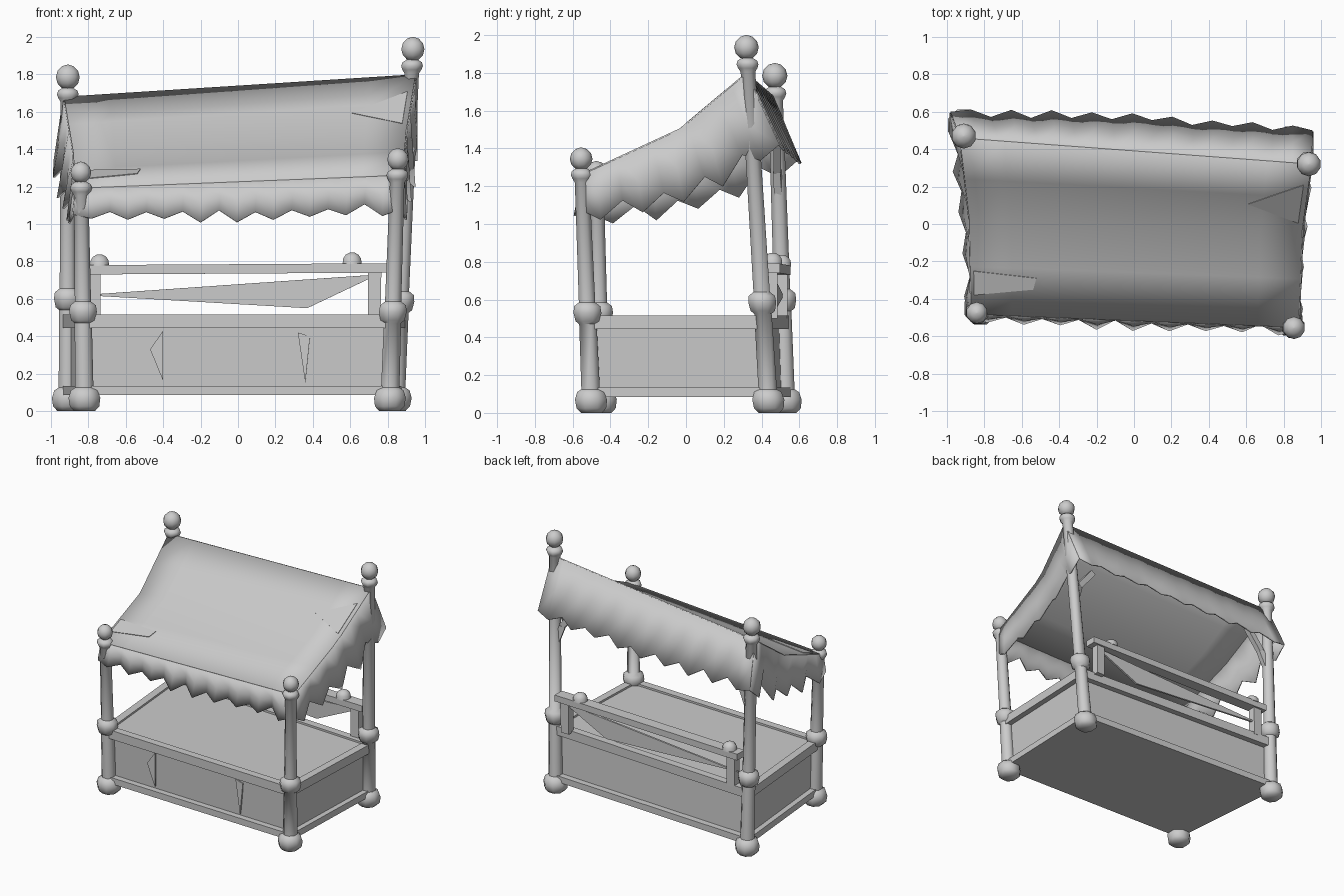
import bpy, math, random
from mathutils import Vector as V

if "Cube" in bpy.data.objects:
    bpy.data.objects.remove(bpy.data.objects["Cube"])
random.seed(4)


def make(name, verts, faces, smooth=None, thick=0):
    me = bpy.data.meshes.new(name)
    me.from_pydata([tuple(v) for v in verts], [], faces)
    me.update()
    ob = bpy.data.objects.new(name, me)
    bpy.context.collection.objects.link(ob)
    if thick:
        m = ob.modifiers.new("thickness", 'SOLIDIFY')
        m.thickness, m.offset = thick, 0
    if smooth:
        bpy.ops.object.select_all(action='DESELECT')
        ob.select_set(True)
        bpy.context.view_layer.objects.active = ob
        bpy.ops.object.shade_smooth_by_angle(angle=math.radians(smooth))
    return ob


def lathe(name, rings, n=8):
    """rings: list of (centre, radius)"""
    vs, fs = [], []
    for c, r in rings:
        for i in range(n):
            a = 2 * math.pi * (i + .5) / n
            vs.append(c + V((r * math.cos(a), r * math.sin(a), 0)))
    for k in range(len(rings) - 1):
        for i in range(n):
            j = (i + 1) % n
            fs.append((k*n + i, k*n + j, k*n + n + j, k*n + n + i))
    fs += [tuple(range(n))[::-1], tuple(range(len(vs) - n, len(vs)))]
    return make(name, vs, fs, 50)


def beam(name, a, b, w, h):
    a, b = V(a), V(b)
    d = (b - a).normalized()
    s = d.cross(V((0, 0, 1))).normalized()
    u = s.cross(d)
    vs = [p + s*i*w/2 + u*j*h/2 for p in (a, b) for i, j in ((-1, -1), (1, -1), (1, 1), (-1, 1))]
    fs = [(0, 1, 2, 3), (7, 6, 5, 4)] + [(i, i + 4, (i + 1) % 4 + 4, (i + 1) % 4) for i in range(4)]
    return make(name, vs, fs)


def along(pts, t):
    """point at arc-length fraction t of a polyline"""
    lens = [(b - a).length for a, b in zip(pts, pts[1:])]
    d = t * sum(lens)
    for a, b, l in zip(pts, pts[1:], lens):
        if d <= l + 1e-6:
            return a.lerp(b, d / l)
        d -= l
    return pts[-1]


# Crooked posts with foot, collar, cap disc and ball
# name: foot xy, ball centre, collar height, ball radius
posts = {
    "front_left":  ((-.82, -.45), (-.84, -.475, 1.275), .53, .058),
    "front_right": ((.81, -.50), (.855, -.555, 1.345), .53, .06),
    "back_left":   ((-.91, .53), (-.91, .47, 1.785), .60, .067),
    "back_right":  ((.84, .44), (.935, .32, 1.935), .585, .065),
}
axis = {}
for name, (foot, ball, zc, rb) in posts.items():
    f, b = V((*foot, 0)), V(ball)
    at = lambda z, f=f, b=b: f.lerp(b, z / b.z)
    axis[name] = at
    zd = b.z - rb - .025
    lathe(name + "_post", [(at(z), r) for z, r in (
        (0, .06), (.025, .085), (.07, .092), (.11, .078), (.125, .053),
        (zc - .06, .05), (zc - .045, .07), (zc, .08), (zc + .035, .075), (zc + .055, .047),
        (zd - .04, .042), (zd - .02, .055), (zd, .063), (zd + .02, .056), (zd + .035, .03))])
    lathe(name + "_ball", [(b + V((0, 0, -rb * math.cos(math.pi * k / 6))),
                            max(.004, rb * math.sin(math.pi * k / 6))) for k in range(7)], 10)

# Counter body and its rails
order = ["front_left", "front_right", "back_right", "back_left"]
vs = [axis[n](z) for z in (.085, .5) for n in order]
for v in vs:
    v.x *= .985
    v.y *= .96
make("counter_body", vs, [(3, 2, 1, 0), (4, 5, 6, 7)] +
     [(i, (i + 1) % 4, (i + 1) % 4 + 4, i + 4) for i in range(4)])
for i, n in enumerate(order):
    m = order[(i + 1) % 4]
    for label, z, h in (("lower", .11, .05), ("upper", .48, .07)):
        beam(f"{label}_rail_{n}", axis[n](z), axis[m](z), .06, h)

# Splinter-shaped plank details on the front
for k, tri in enumerate((((-.47, .33), (-.40, .43), (-.40, .16)), ((.32, .42), (.385, .40), (.36, .15)))):
    make(f"front_splinter_{k}", [(x, -.462 - .03 * (x + .8) / 1.6, z) for x, z in tri], [(0, 1, 2)], thick=.012)

# Back shelf rail with supports, knobs and a slanted board
shelf_y = lambda x: .48 - .035 * x
beam("back_shelf", (-.84, shelf_y(-.84), .755), (.81, shelf_y(.81), .765), .09, .05)
for k, x in enumerate((-.77, .73)):
    beam(f"shelf_support_{k}", (x, shelf_y(x), .5), (x + .001, shelf_y(x), .74), .06, .07)
for k, (x, z) in enumerate(((-.74, .775), (.61, .785))):
    lathe(f"shelf_knob_{k}", [(V((x, shelf_y(x), z + dz)), r) for dz, r in
                              ((0, .055), (.03, .052), (.05, .038), (.062, .015))])
make("back_board", [(-.83, .51, .62), (.37, .47, .55), (.75, .455, .73)], [(0, 1, 2)], thick=.015)

# Braces between the back posts and the ridge
for n, s in (("back_left", 1), ("back_right", -1)):
    p, q = axis[n](1.12), axis[n](1.42)
    m = q + V((.07 * s, 0, -.14))
    e = q + V((.2 * s, 0, .02))
    beam(n + "_brace_lower", p, m, .04, .045)
    beam(n + "_brace_upper", m, e, .04, .045)

# Sagging roof cloth
rake_l = [V((-.87, -.48, 1.19)), V((-.88, .03, 1.38)), V((-.93, .46, 1.675))]
rake_r = [V((.88, -.55, 1.26)), V((.90, -.03, 1.50)), V((.95, .32, 1.795))]


def roof(u, v):
    i = 0 if v < 1 else 1
    p = rake_l[i].lerp(rake_l[i + 1], v - i)
    q = rake_r[i].lerp(rake_r[i + 1], v - i)
    return p.lerp(q, u)


nu, nv = 8, 4
make("roof_cloth", [roof(i / nu, 2 * j / nv) for j in range(nv + 1) for i in range(nu + 1)],
     [(j*(nu+1) + i, j*(nu+1) + i + 1, (j+1)*(nu+1) + i + 1, (j+1)*(nu+1) + i)
      for j in range(nv) for i in range(nu)], 60, .014)

# Patches on the roof
up = V((0, 0, .008))
for k, uv in enumerate((((.83, 1.35), (.985, 1.1), (.985, 1.68)),
                        ((.01, .2), (.19, .28), (.2, .4), (.01, .45)))):
    make(f"roof_patch_{k}", [roof(*p) + up for p in uv], [tuple(range(len(uv)))], thick=.008)


# Scalloped hanging cloth on all four sides
def valance(name, top, bottom, teeth, amp, wave):
    bottom = [V(p) for p in bottom]
    n = teeth * 2
    d = bottom[-1] - bottom[0]
    out = V((d.y, -d.x, 0)).normalized()
    mid = (bottom[0] + bottom[-1]) / 2
    if out.dot(V((mid.x, mid.y, 0))) < 0:
        out = -out
    vs = []
    for i in range(n + 1):
        t, s = i / n, (1 if i % 2 else -1)
        end = i in (0, n)
        jit = 0 if end else random.uniform(.5, 1.2)
        a, b = along(top, t), along(bottom, t)
        b = b + out * wave * s * jit - V((0, 0, amp * s * jit))
        vs += [a, a.lerp(b, .5), b]
    fs = [(3*i + r, 3*i + r + 1, 3*i + r + 4, 3*i + r + 3) for i in range(n) for r in (0, 1)]
    make(name, vs, fs, 55, .012)


back_l, back_r = (-.98, .595, 1.34), (.955, .495, 1.42)
front_l, front_r = (-.88, -.50, 1.05), (.87, -.565, 1.08)
valance("front_valance", [rake_l[0], rake_r[0]], [front_l, (0, -.54, 1.04), front_r], 9, .03, .025)
valance("right_valance", rake_r, [front_r, (.885, -.3, 1.07), (.91, .1, 1.2), back_r], 5, .05, .02)
valance("left_valance", rake_l, [front_l, (-.89, -.2, 1.05), (-.93, .2, 1.16), back_l], 5, .05, .02)
valance("back_valance", [rake_l[2], rake_r[2]], [back_l, (0, .57, 1.36), back_r], 9, .03, .02)
